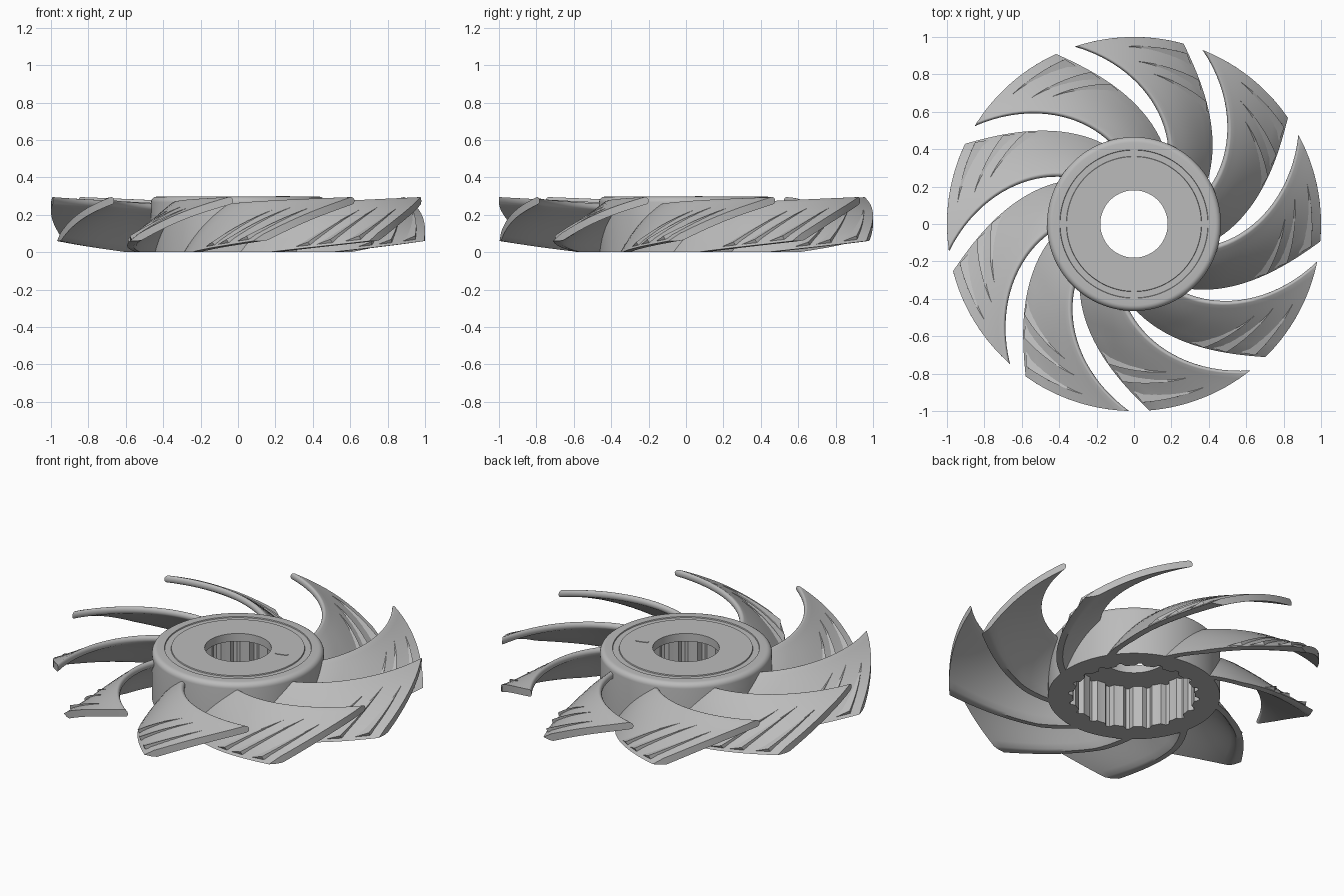
import bpy, bmesh, math
from mathutils import Vector

cube = bpy.data.objects.get("Cube")
if cube:
    bpy.data.objects.remove(cube, do_unlink=True)

grey = bpy.data.materials.new("plain_grey")
grey.use_nodes = True
grey.diffuse_color = (0.5, 0.5, 0.5, 1)
grey.node_tree.nodes["Principled BSDF"].inputs["Base Color"].default_value = (0.5, 0.5, 0.5, 1)

BLADES = 9
TIP_ANGLE = 28.5      # degrees, tip of the first blade
HUB_R = 0.465
HALF = 0.02           # half the blade thickness


def finish(name, bm, angle=35):
    bmesh.ops.remove_doubles(bm, verts=bm.verts, dist=0.0003)
    bmesh.ops.dissolve_degenerate(bm, edges=bm.edges, dist=0.0001)
    bmesh.ops.recalc_face_normals(bm, faces=bm.faces)
    mesh = bpy.data.meshes.new(name)
    bm.to_mesh(mesh)
    bm.free()
    mesh.materials.append(grey)
    obj = bpy.data.objects.new(name, mesh)
    bpy.context.collection.objects.link(obj)
    for other in bpy.context.selected_objects:
        other.select_set(False)
    obj.select_set(True)
    bpy.context.view_layer.objects.active = obj
    bpy.ops.object.shade_smooth_by_angle(angle=math.radians(angle))
    return obj


def bridge(bm, a, b, closed=True):
    n = len(a)
    for i in range(n if closed else n - 1):
        j = (i + 1) % n
        bm.faces.new((a[i], a[j], b[j], b[i]))


# Hub: turned cup with a splined bore and a ring groove on top
def hub_profile(bore):
    fillet = 0.03
    arc = [(HUB_R - fillet + fillet * math.cos(a), 0.267 + fillet * math.sin(a))
           for a in (math.pi / 2 * i / 6 for i in range(7))]
    return ([(bore, 0), (HUB_R, 0)] + arc +
            [(0.397, 0.297), (0.395, 0.291), (0.362, 0.291), (0.36, 0.297),
             (0.18, 0.297), (0.18, 0.25), (bore, 0.25)])


bm = bmesh.new()
SEG = 120
rings = []
for k in range(SEG):
    a = math.tau * k / SEG
    bore = 0.355 if k % 6 < 2 else 0.33
    rings.append([bm.verts.new((r * math.cos(a), r * math.sin(a), z))
                  for r, z in hub_profile(bore)])
for k in range(SEG):
    bridge(bm, rings[k], rings[(k + 1) % SEG])
finish("hub", bm)

# Small radial mark on the hub face
bm = bmesh.new()
outline = []
for i in range(16):
    a = math.tau * i / 16
    shift = 0.025 if math.cos(a) > 0 else -0.025
    outline.append((0.25 + shift + 0.013 * math.cos(a), 0.013 * math.sin(a)))
low = [bm.verts.new((x, y, 0.295)) for x, y in outline]
high = [bm.verts.new((x, y, 0.3)) for x, y in outline]
bridge(bm, low, high)
bm.faces.new(high)
bm.faces.new(low)
finish("hub_mark", bm).rotation_euler.z = math.radians(16)


# Blade: swept section wrapped around the axis
def mid(r, u):
    """Arc length and height on the middle surface; u runs leading to trailing."""
    x = (1 - r) / 0.53
    lead = math.radians(-44 * x + 3 * x * x) - HALF / r
    trail = math.radians(-32.5 - 26 * x - 15 * x * x)
    top = 0.295 - 0.035 * x - HALF
    bottom = max(0.0, (r - 0.6) * 0.15)
    z = top + (bottom - top) * u + 0.018 * math.sin(math.pi * u)
    return Vector((r * (lead + (trail - lead) * u), z))


def frame(r, u):
    tangent = (mid(r, u - 0.005) - mid(r, u + 0.005)).normalized()
    normal = Vector((-tangent.y, tangent.x))
    if u > 0.999:                       # level cut along the trailing edge
        normal = Vector((-1.2, 0))
    return tangent, normal


def wrap(r, p):
    return (r * math.cos(p.x / r), r * math.sin(p.x / r), p.y)


def on_blade(r, u, off):
    return wrap(r, mid(r, u) + frame(r, u)[1] * off)


def section(r):
    us = [i / 12 for i in range(13)]
    tangent, normal = frame(r, 0)
    nose = []
    for i in range(1, 9):
        a = math.pi * i / 9
        nose.append(wrap(r, mid(r, 0) + (normal * math.cos(a) + tangent * math.sin(a)) * HALF))
    return ([on_blade(r, u, HALF) for u in reversed(us)] + nose +
            [on_blade(r, u, -HALF) for u in us])


bm = bmesh.new()
STATIONS = 18
loops = [[bm.verts.new(p) for p in section(0.45 + 0.55 * i / STATIONS)]
         for i in range(STATIONS + 1)]
for a, b in zip(loops, loops[1:]):
    bridge(bm, a, b)
for loop in (loops[0], loops[-1]):
    n = len(loop)
    for i in range(n // 2 - 1):
        bm.faces.new((loop[i], loop[i + 1], loop[n - 2 - i], loop[n - 1 - i]))

# Tapered wedge ridges running out to the trailing edge
for r0, u0, r1 in ((0.95, 0.32, 0.955), (0.87, 0.25, 0.845), (0.81, 0.3, 0.76)):
    rows = []
    for i in range(11):
        t = i / 10
        r, u = r0 + (r1 - r0) * t, u0 + (0.995 - u0) * t
        rows.append([bm.verts.new(on_blade(r, u, HALF - 0.004)),
                     bm.verts.new(on_blade(r, u, HALF + 0.018 * t)),
                     bm.verts.new(on_blade(r - 0.06 * t - 0.001, u, HALF - 0.004))])
    for a, b in zip(rows, rows[1:]):
        bridge(bm, a, b)
    bm.faces.new(rows[0])
    bm.faces.new(rows[-1])
blade = finish("blade_1", bm)

# Repeat the blade around the hub
for k in range(BLADES):
    obj = blade
    if k:
        obj = bpy.data.objects.new("blade_%d" % (k + 1), blade.data)
        bpy.context.collection.objects.link(obj)
    obj.rotation_euler.z = math.radians(TIP_ANGLE + 360 / BLADES * k)
